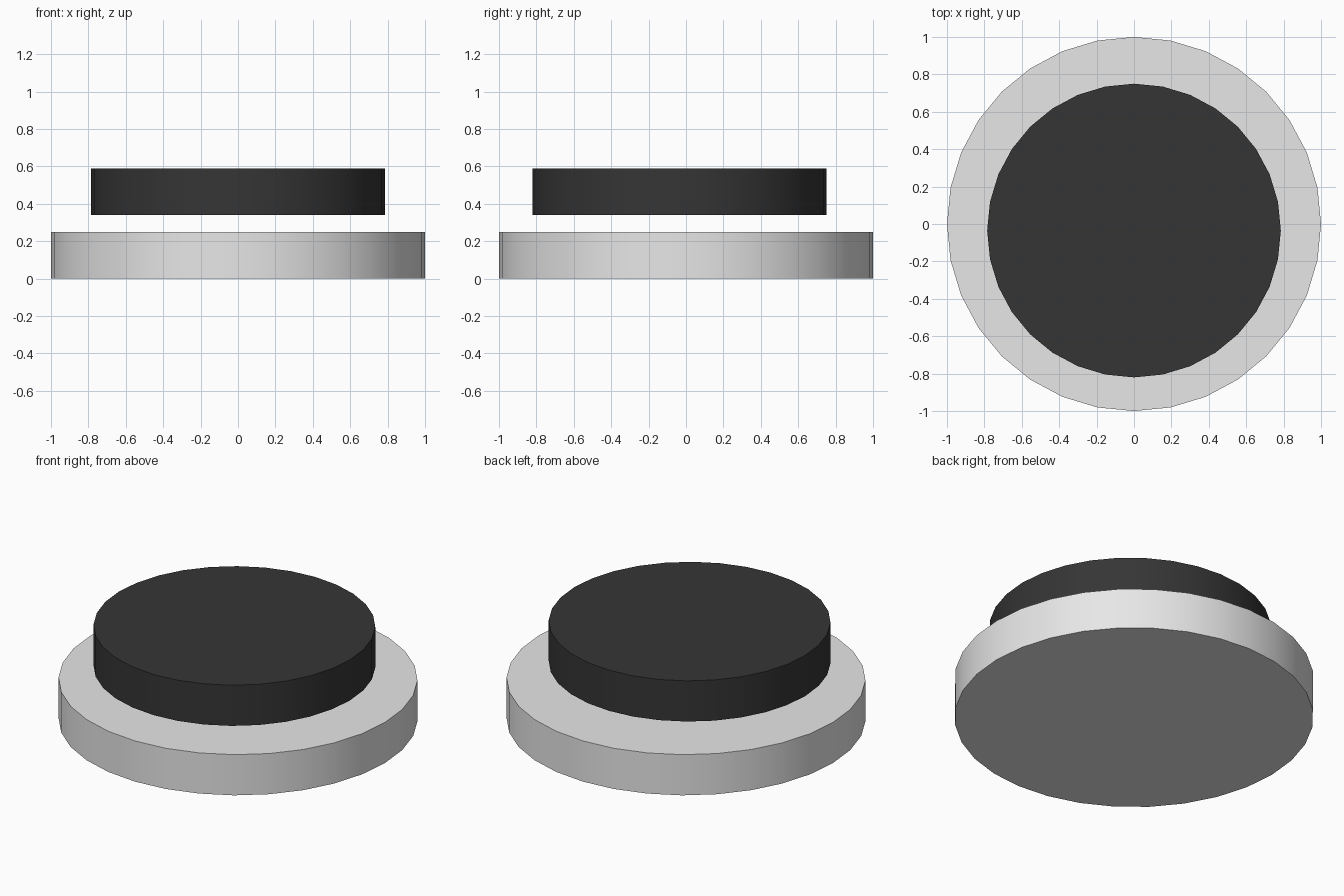
import bpy
import math

if "Cube" in bpy.data.objects:
    bpy.data.objects.remove(bpy.data.objects["Cube"], do_unlink=True)


def make_material(name, value):
    mat = bpy.data.materials.new(name)
    mat.use_nodes = True
    colour = (value, value, value, 1.0)
    mat.diffuse_color = colour
    mat.node_tree.nodes["Principled BSDF"].inputs["Base Color"].default_value = colour
    return mat


def make_disc(name, radius, bottom, top, y, mat):
    bpy.ops.mesh.primitive_cylinder_add(
        vertices=32, radius=radius, depth=top - bottom,
        location=(0, y, (bottom + top) / 2))
    disc = bpy.context.object
    disc.name = name
    disc.data.materials.append(mat)
    bpy.ops.object.shade_smooth_by_angle(angle=math.radians(30))
    return disc


light_grey = make_material("light grey", 0.8)
charcoal = make_material("charcoal", 0.036)

# Wide base disc
make_disc("base_disc", 1.0, 0.0, 0.25, 0.0, light_grey)

# Smaller disc floating above it, set slightly towards the front
make_disc("upper_disc", 0.785, 0.34, 0.59, -0.035, charcoal)
